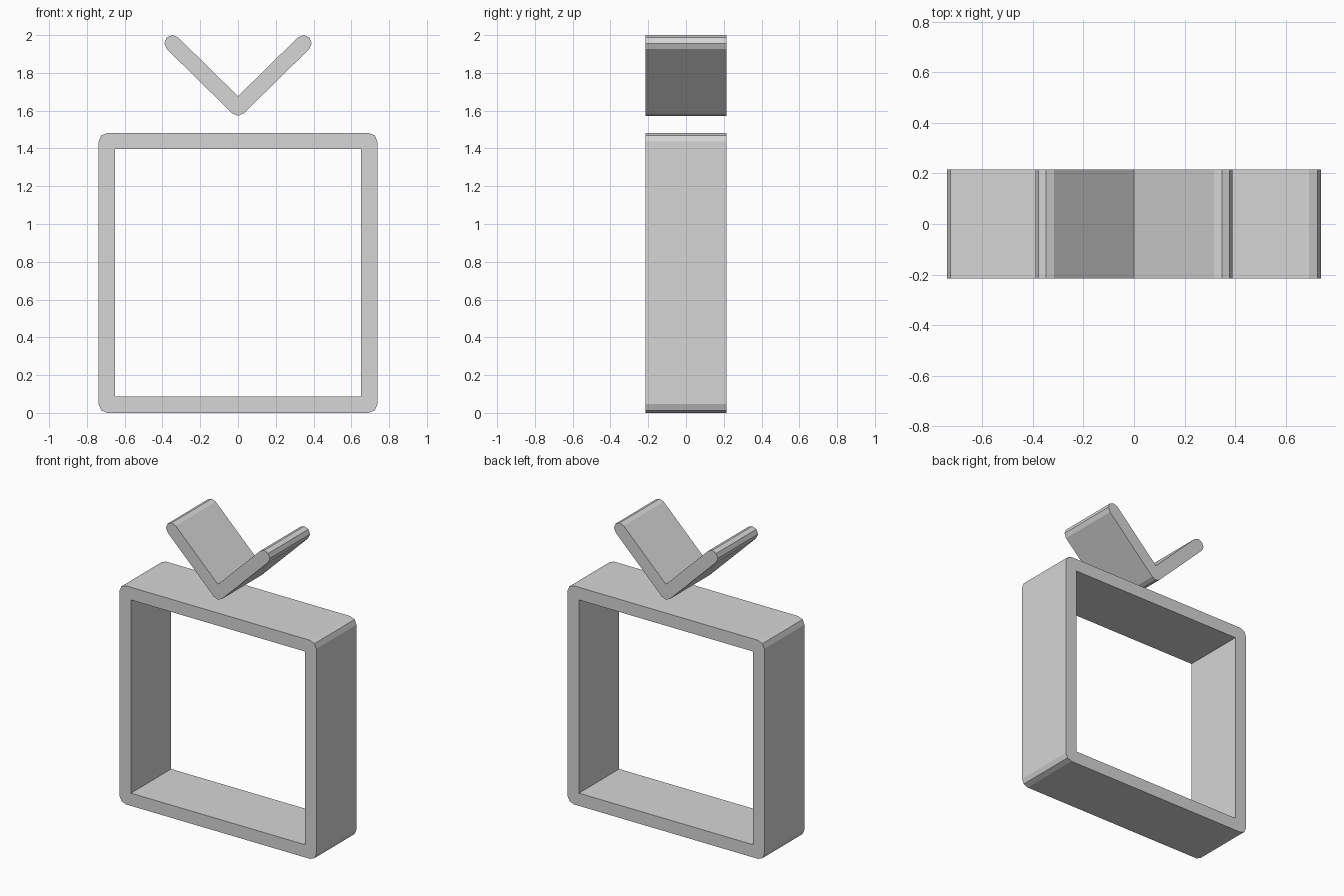
import bpy, bmesh
from math import sin, cos, pi, atan2

if "Cube" in bpy.data.objects:
    bpy.data.objects.remove(bpy.data.objects["Cube"], do_unlink=True)

HALF_DEPTH = 0.215

grey = bpy.data.materials.new("light_grey")
grey.use_nodes = True
grey.diffuse_color = (0.67, 0.67, 0.67, 1)
grey.node_tree.nodes["Principled BSDF"].inputs["Base Color"].default_value = grey.diffuse_color


def arc(cx, cz, radius, start, end, steps):
    """Points along an arc in the front plane."""
    angles = [start + (end - start) * i / steps for i in range(steps + 1)]
    return [(cx + radius * cos(a), cz + radius * sin(a)) for a in angles]


def make_object(name, bm):
    bmesh.ops.recalc_face_normals(bm, faces=bm.faces)
    mesh = bpy.data.meshes.new(name)
    bm.to_mesh(mesh)
    bm.free()
    mesh.materials.append(grey)
    obj = bpy.data.objects.new(name, mesh)
    bpy.context.collection.objects.link(obj)
    return obj


def extrude_outline(name, loops):
    """Fill the outlines (later ones are holes) and extrude them front to back."""
    bm = bmesh.new()
    edges = []
    for loop in loops:
        verts = [bm.verts.new((x, -HALF_DEPTH, z)) for x, z in loop]
        edges += [bm.edges.new((v, verts[i - 1])) for i, v in enumerate(verts)]
    bmesh.ops.triangle_fill(bm, edges=edges, use_beauty=True)
    result = bmesh.ops.extrude_face_region(bm, geom=bm.faces[:], use_keep_orig=True)
    moved = [g for g in result["geom"] if isinstance(g, bmesh.types.BMVert)]
    bmesh.ops.translate(bm, verts=moved, vec=(0, 2 * HALF_DEPTH, 0))
    return make_object(name, bm)


# Square frame with rounded outer corners and a sharp opening
half_w, height, wall, corner = 0.738, 1.482, 0.086, 0.046
outer = []
for k, (sx, top) in enumerate([(1, 1), (-1, 1), (-1, 0), (1, 0)]):
    cx = sx * (half_w - corner)
    cz = height - corner if top else corner
    outer += arc(cx, cz, corner, k * pi / 2, (k + 1) * pi / 2, 2)
in_w = half_w - wall
inner = [(in_w, height - wall), (-in_w, height - wall), (-in_w, wall), (in_w, wall)]
extrude_outline("square_frame", [outer, inner])

# V-shaped bracket with rounded tips and a rounded lower bend
radius, tip_x, tip_z, bend_z = 0.043, 0.347, 1.957, 1.616
slope = atan2(tip_z - bend_z, tip_x)
right_tip = arc(tip_x, tip_z, radius, slope - pi / 2, slope + pi / 2, 4)
left_tip = [(-x, z) for x, z in reversed(right_tip)]
notch = [(0, bend_z + radius / cos(slope))]
bend = arc(0, bend_z, radius, -pi / 2 - slope, slope - pi / 2, 2)
extrude_outline("v_bracket", [right_tip + notch + left_tip + bend])
